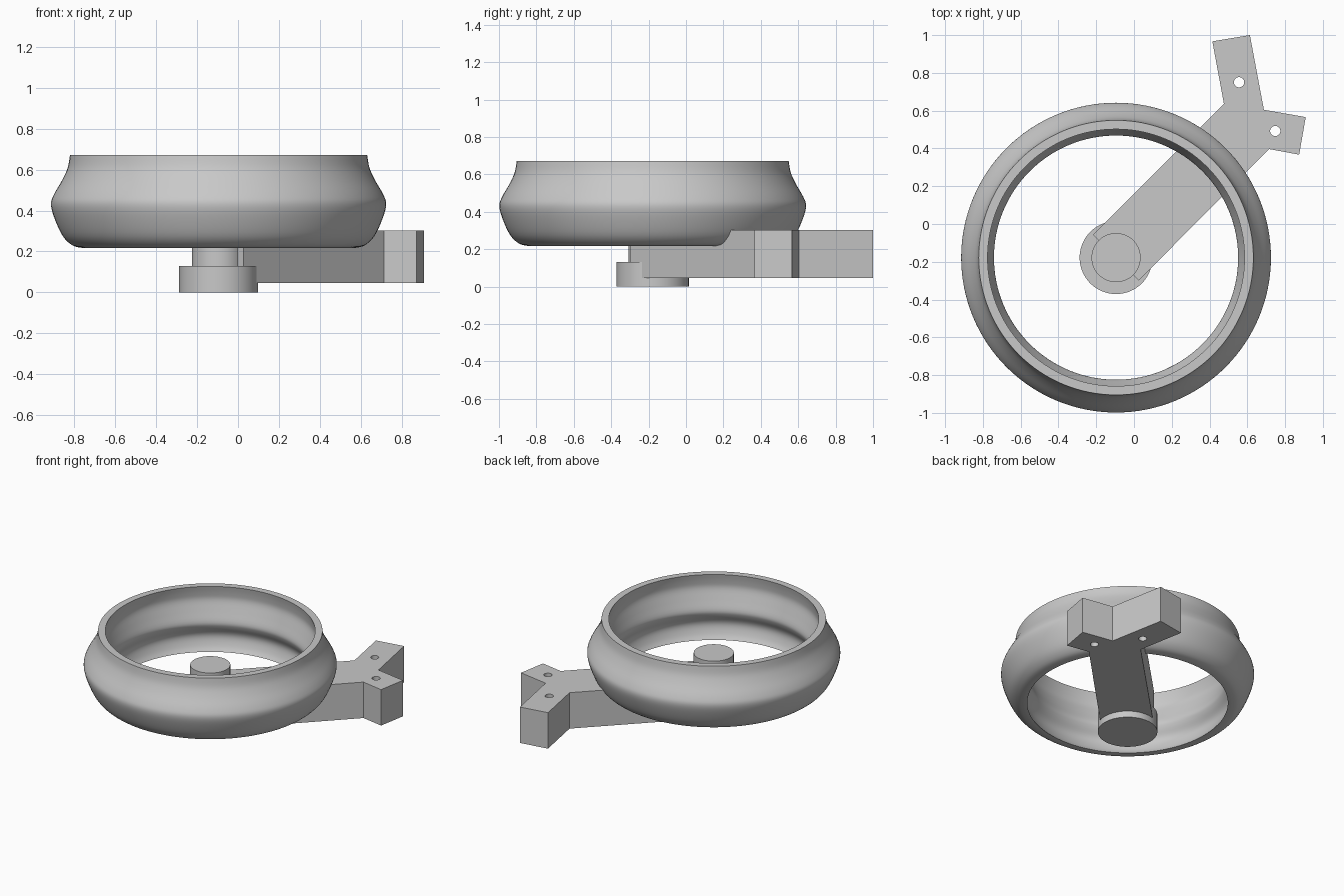
import bpy, bmesh, math
from mathutils import Vector, Matrix
from mathutils.geometry import interpolate_bezier

old = bpy.data.objects.get("Cube")
if old:
    bpy.data.objects.remove(old)

HUB = Vector((-0.095, -0.178, 0))

grey = bpy.data.materials.new("plain grey")
grey.use_nodes = True
colour = (0.58, 0.58, 0.58, 1)
grey.diffuse_color = colour
grey.node_tree.nodes["Principled BSDF"].inputs["Base Color"].default_value = colour


def finish(name, bm, smooth=True):
    """Turn a bmesh into a shaded object."""
    bmesh.ops.recalc_face_normals(bm, faces=bm.faces)
    mesh = bpy.data.meshes.new(name)
    bm.to_mesh(mesh)
    bm.free()
    mesh.materials.append(grey)
    ob = bpy.data.objects.new(name, mesh)
    bpy.context.collection.objects.link(ob)
    if smooth:
        bpy.ops.object.select_all(action='DESELECT')
        ob.select_set(True)
        bpy.context.view_layer.objects.active = ob
        bpy.ops.object.shade_smooth_by_angle(angle=math.radians(30))
    return ob


def cylinder(name, centre, radius, z0, z1, sides=64):
    bm = bmesh.new()
    place = Matrix.Translation((centre.x, centre.y, (z0 + z1) / 2))
    bmesh.ops.create_cone(bm, cap_ends=True, segments=sides, radius1=radius,
                          radius2=radius, depth=z1 - z0, matrix=place)
    return finish(name, bm)


def smooth_path(points, steps=5):
    """Smooth curve through (radius, height) points."""
    pts = [Vector((r, 0, z)) for r, z in points]
    ext = [pts[0]] + pts + [pts[-1]]
    path = []
    for a, b, c, d in zip(ext, ext[1:], ext[2:], ext[3:]):
        path += interpolate_bezier(b, b + (c - a) / 6, c - (d - b) / 6, c, steps)[:-1]
    return path + [pts[-1]]


# Bulging ring with a ridge round its inner wall, spun about the hub axis
outer = smooth_path([(0.67, 0.218), (0.715, 0.23), (0.762, 0.275), (0.802, 0.36),
                     (0.82, 0.43), (0.805, 0.48), (0.765, 0.55), (0.738, 0.61), (0.727, 0.672)])
inner = smooth_path([(0.68, 0.672), (0.69, 0.62), (0.692, 0.57), (0.67, 0.50),
                     (0.647, 0.43), (0.655, 0.39), (0.682, 0.34), (0.686, 0.3),
                     (0.67, 0.25), (0.65, 0.218)])
bm = bmesh.new()
verts = [bm.verts.new(p) for p in outer + inner]
edges = [bm.edges.new((v, verts[i - 1])) for i, v in enumerate(verts)]
bmesh.ops.spin(bm, geom=verts + edges, cent=(0, 0, 0), axis=(0, 0, 1),
               angle=math.tau, steps=128, use_merge=True)
bmesh.ops.remove_doubles(bm, verts=bm.verts, dist=0.0001)
bmesh.ops.translate(bm, verts=bm.verts, vec=HUB)
finish("bulged_ring", bm)

# Hub: wide foot and central pin
cylinder("hub_foot", HUB, 0.193, 0, 0.13)
cylinder("hub_pin", HUB, 0.13, 0.045, 0.43)

# Forked arm along the diagonal, with one long and one short prong
to_world = Matrix.Translation(HUB) @ Matrix.Rotation(math.radians(45), 4, 'Z')
outline = [(0, 0.171), (0.979, 0.171), (1.17, 0.449), (1.334, 0.332), (1.107, 0),
           (1.236, -0.184), (1.071, -0.3), (0.979, -0.166), (0, -0.171)]
bm = bmesh.new()
base = bm.faces.new([bm.verts.new(to_world @ Vector((u, v, 0.045))) for u, v in outline])
top = bmesh.ops.extrude_face_region(bm, geom=[base])
bmesh.ops.translate(bm, vec=(0, 0, 0.257),
                    verts=[g for g in top["geom"] if isinstance(g, bmesh.types.BMVert)])
arm = finish("forked_arm", bm, smooth=False)

# Screw holes through each prong
for u, v, label in ((1.117, 0.196, "long_prong"), (1.07, -0.122, "short_prong")):
    spot = to_world @ Vector((u, v, 0))
    cutter = cylinder(label + "_hole_cutter", spot, 0.027, -0.1, 0.5, 32)
    cutter.hide_render = True
    cutter.hide_set(True)
    cut = arm.modifiers.new(label + "_hole", 'BOOLEAN')
    cut.operation = 'DIFFERENCE'
    cut.solver = 'EXACT'
    cut.object = cutter
